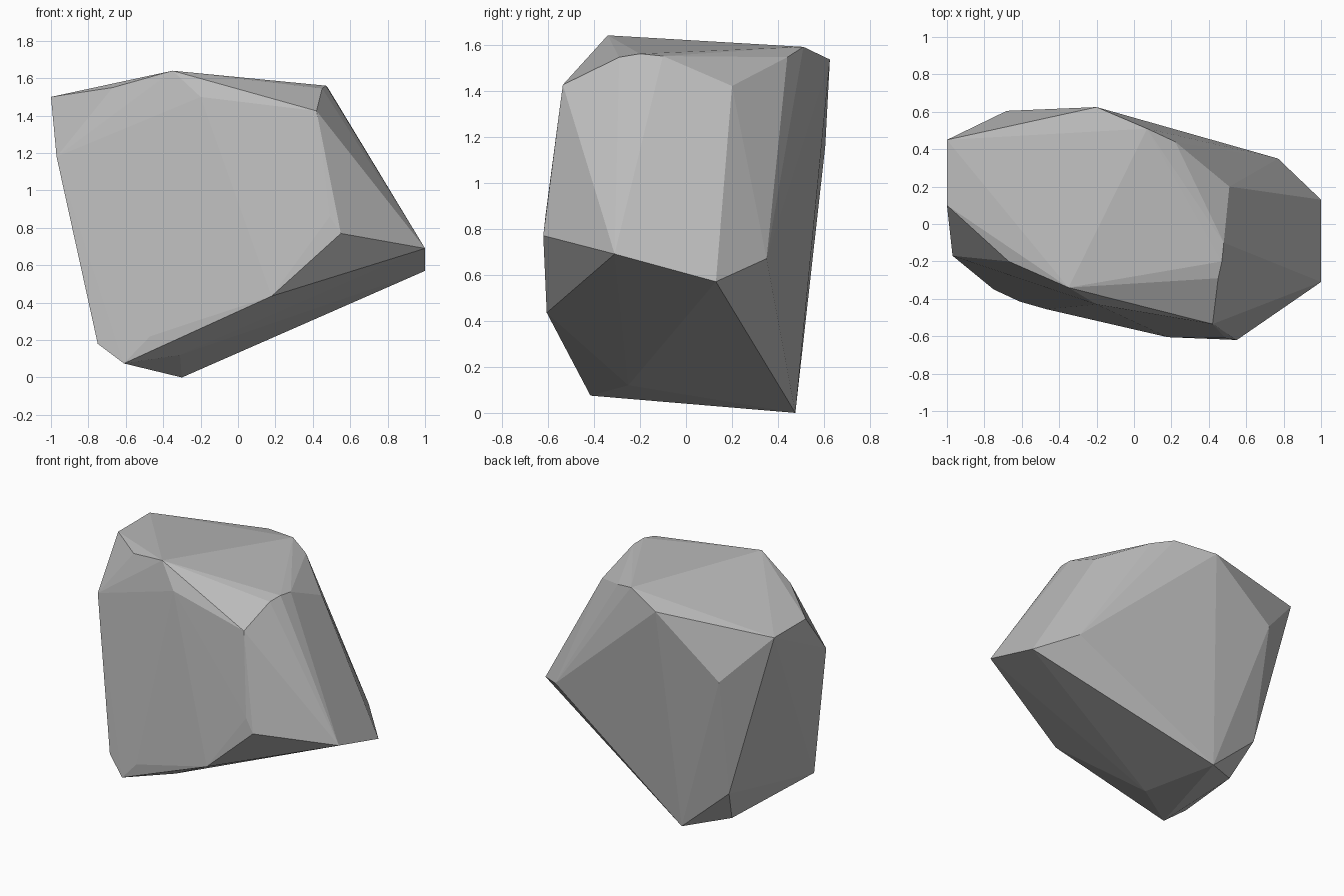
import bpy, bmesh

# Corner points of the faceted boulder, grouped by region
crown = [(-0.35, -0.34, 1.64), (0.45, -0.29, 1.545), (0.47, -0.20, 1.56),
         (0.48, -0.10, 1.55), (0.07, 0.51, 1.59), (0.22, 0.44, 1.545),
         (0.51, 0.20, 1.42), (-0.20, 0.625, 1.535), (-1.0, 0.45, 1.50),
         (-1.0, 0.10, 1.50), (-0.67, -0.20, 1.55), (-0.20, -0.43, 1.50),
         (0.42, -0.535, 1.425)]
waist = [(-0.97, -0.17, 1.18), (-0.68, 0.605, 1.16), (0.55, -0.62, 0.77),
         (0.49, -0.61, 0.86), (1.0, -0.31, 0.69), (1.0, 0.13, 0.57),
         (0.77, 0.35, 0.67)]
base = [(0.18, -0.605, 0.435), (-0.47, -0.455, 0.22), (-0.61, -0.415, 0.075),
        (-0.75, -0.35, 0.18), (-0.30, 0.475, 0.0), (-0.576, 0.313, 0.07),
        (-0.66, 0.465, 0.32), (-0.31, -0.25, 0.12)]

# Wrap the corners in a convex shell
bm = bmesh.new()
for p in crown + waist + base:
    bm.verts.new(p)
bmesh.ops.convex_hull(bm, input=bm.verts[:])
bmesh.ops.delete(bm, geom=[v for v in bm.verts if not v.link_faces], context='VERTS')
bmesh.ops.recalc_face_normals(bm, faces=bm.faces[:])
mesh = bpy.data.meshes.new("boulder")
bm.to_mesh(mesh)
bm.free()

# Plain stone colour, flat facets
stone = bpy.data.materials.new("grey stone")
stone.diffuse_color = (0.5, 0.5, 0.5, 1)
mesh.materials.append(stone)
boulder = bpy.data.objects.new("boulder", mesh)
bpy.context.collection.objects.link(boulder)
